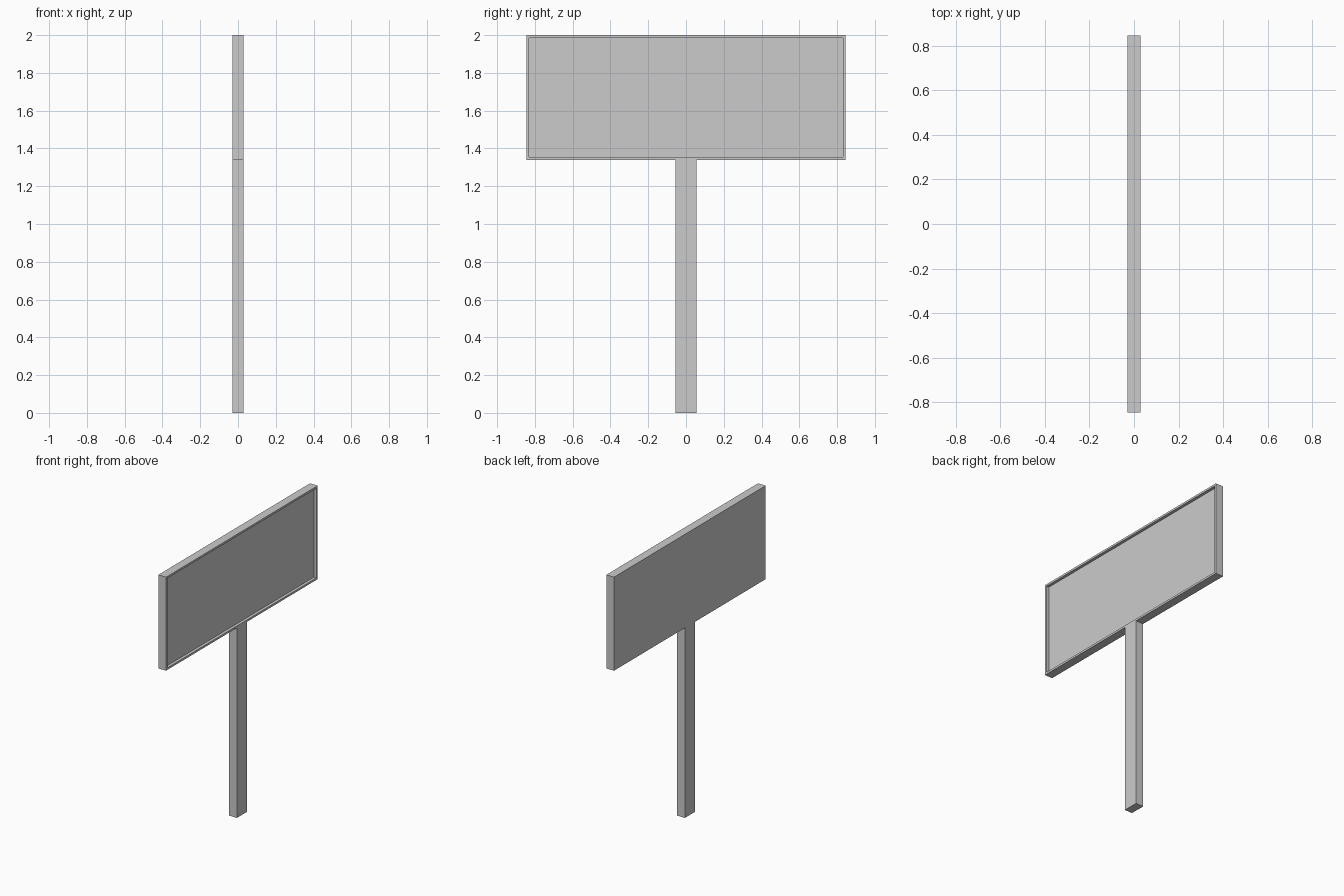
import bpy
import bmesh
from mathutils import Vector

cube = bpy.data.objects.get("Cube")
if cube:
    bpy.data.objects.remove(cube, do_unlink=True)

POST_HALF, BOARD_HALF = 0.055, 0.845
BOARD_BOTTOM, TOP = 1.34, 2.0
THICK, RIM, RECESS = 0.06, 0.02, 0.02

grey = bpy.data.materials.new("light grey")
grey.use_nodes = True
colour = (0.6, 0.6, 0.6, 1)
grey.diffuse_color = colour
grey.node_tree.nodes["Principled BSDF"].inputs["Base Color"].default_value = colour


def make_box(name, half_width, bottom, top, open_top=False, recessed=False):
    """Box centred on the origin in plan, optionally with a recessed +x face."""
    bm = bmesh.new()
    bmesh.ops.create_cube(bm, size=1)
    for v in bm.verts:
        v.co = Vector((v.co.x * THICK, v.co.y * half_width * 2,
                       bottom + (v.co.z + 0.5) * (top - bottom)))
    bm.normal_update()
    if open_top:
        lid = [f for f in bm.faces if f.normal.z > 0.9]
        bmesh.ops.delete(bm, geom=lid, context="FACES_ONLY")
    if recessed:
        # Rim around the display face, then the panel pushed straight in
        panel = [f for f in bm.faces if f.normal.x > 0.9]
        bmesh.ops.inset_region(bm, faces=panel, thickness=RIM)
        pushed = bmesh.ops.extrude_face_region(bm, geom=panel)
        bmesh.ops.delete(bm, geom=panel, context="FACES_ONLY")
        verts = [g for g in pushed["geom"] if isinstance(g, bmesh.types.BMVert)]
        bmesh.ops.translate(bm, verts=verts, vec=(-RECESS, 0, 0))
        bmesh.ops.recalc_face_normals(bm, faces=bm.faces)
    mesh = bpy.data.meshes.new(name)
    bm.to_mesh(mesh)
    bm.free()
    mesh.materials.append(grey)
    obj = bpy.data.objects.new(name, mesh)
    bpy.context.collection.objects.link(obj)
    return obj


# Post, flush with the underside of the board
make_box("post", POST_HALF, 0, BOARD_BOTTOM, open_top=True)

# Sign board with a framed, recessed display face
make_box("sign_board", BOARD_HALF, BOARD_BOTTOM, TOP, recessed=True)
